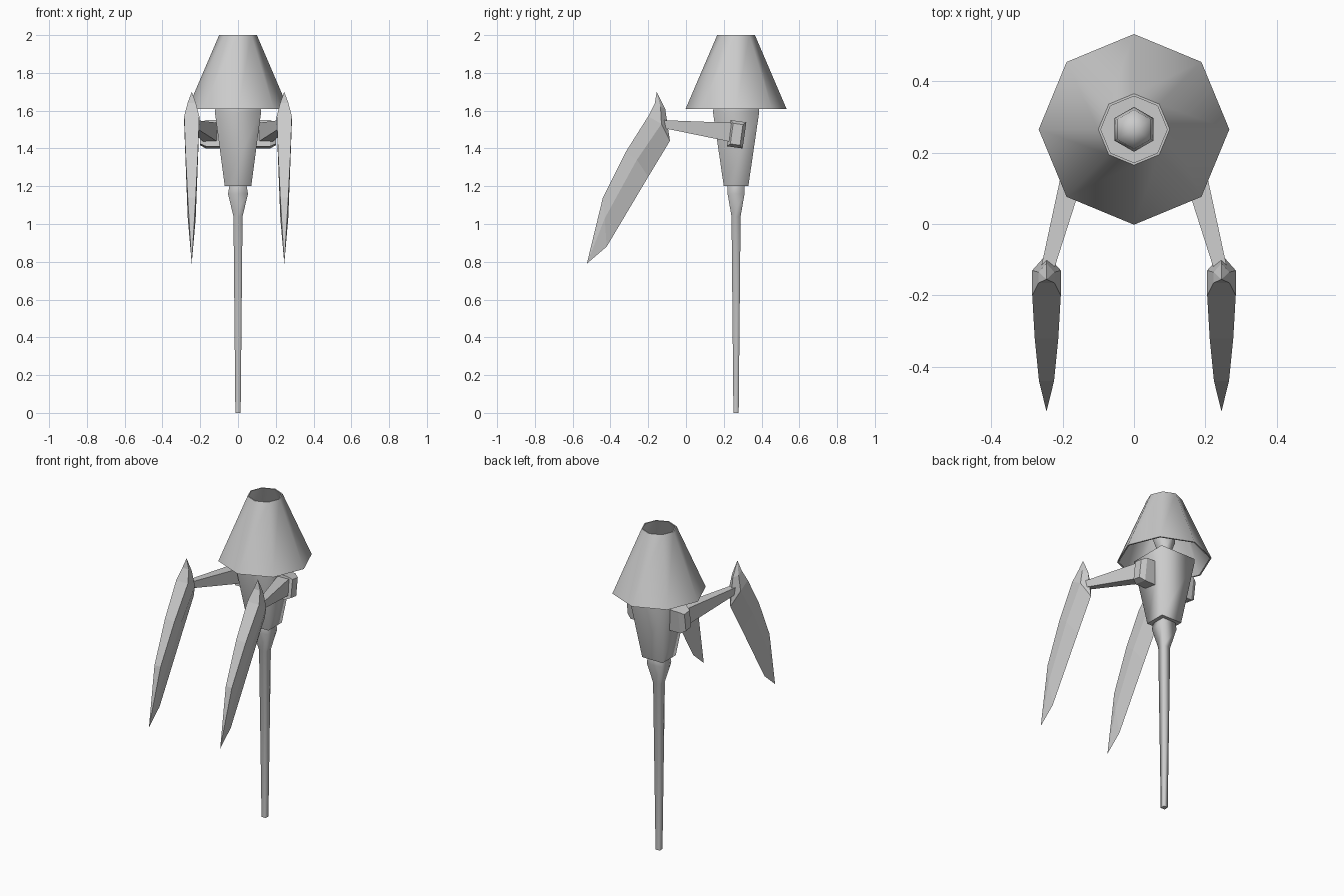
import bpy, bmesh, math

if "Cube" in bpy.data.objects:
    bpy.data.objects.remove(bpy.data.objects["Cube"])

CY = 0.265  # y of the lamp axis

grey = bpy.data.materials.new("plain_grey")
grey.diffuse_color = (0.6, 0.6, 0.6, 1)
grey.use_nodes = True
grey.node_tree.nodes["Principled BSDF"].inputs["Base Color"].default_value = grey.diffuse_color


def loft(name, rings, smooth=False, cap=True, loop=False):
    """Skin a list of equally long point rings; a one-point ring is a tip."""
    bm = bmesh.new()
    vr = [[bm.verts.new(p) for p in r] for r in rings]
    n = max(len(r) for r in vr)
    pairs = list(zip(vr, vr[1:])) + ([(vr[-1], vr[0])] if loop else [])
    for a, b in pairs:
        for i in range(n):
            j = (i + 1) % n
            if len(a) == 1:
                f = bm.faces.new((a[0], b[j], b[i]))
            elif len(b) == 1:
                f = bm.faces.new((a[i], a[j], b[0]))
            else:
                f = bm.faces.new((a[i], a[j], b[j], b[i]))
            f.smooth = smooth
    if cap and not loop:
        for r in (vr[0], vr[-1]):
            if len(r) > 2:
                f = bm.faces.new(r)
                for e in f.edges:
                    e.smooth = False
    if loop:  # keep the two rims crisp
        for r in vr:
            for i in range(n):
                bm.edges.get((r[i], r[(i + 1) % n])).smooth = False
    bmesh.ops.recalc_face_normals(bm, faces=bm.faces)
    me = bpy.data.meshes.new(name)
    bm.to_mesh(me)
    bm.free()
    me.materials.append(grey)
    ob = bpy.data.objects.new(name, me)
    bpy.context.collection.objects.link(ob)
    return ob


def ngon(r, z, n, turn=0.0):
    return [(r * math.cos(turn + math.tau * i / n),
             CY + r * math.sin(turn + math.tau * i / n), z) for i in range(n)]


def rect(hx, hy, z):
    return [(-hx, CY - hy, z), (hx, CY - hy, z), (hx, CY + hy, z), (-hx, CY + hy, z)]


# open eight-sided shade with a thin wall
loft("shade", [ngon(r, z, 8) for r, z in
               ((0.267, 1.61), (0.10, 2.0), (0.093, 2.0), (0.258, 1.61))],
     smooth=True, loop=True)

# six-sided bulb, narrow neck below
loft("bulb", [ngon(r, z, 6, math.pi / 2) for r, z in
              ((0.028, 1.60), (0.03, 1.64), (0.063, 1.73), (0.055, 1.79))]
     + [[(0, CY, 1.82)]], smooth=True)

# tapered square body, collar and long pole
loft("body", [rect(0.07, 0.065, 1.20), rect(0.122, 0.122, 1.59), rect(0.12, 0.12, 1.61)],
     smooth=True)
loft("pole", [rect(hx, hy, z) for hx, hy, z in
              ((0.014, 0.014, 0), (0.024, 0.024, 1.04),
               (0.053, 0.045, 1.16), (0.046, 0.044, 1.20))], smooth=True)

# blade stations: half width, then (y, z) of front face, side corner, back ridge
BLADE = [
    (0.022, (-0.165, 1.64), (-0.135, 1.62), (-0.11, 1.61)),
    (0.040, (-0.20, 1.57), (-0.13, 1.53), (-0.085, 1.44)),
    (0.033, (-0.32, 1.38), (-0.26, 1.34), (-0.20, 1.25)),
    (0.021, (-0.44, 1.14), (-0.43, 1.03), (-0.42, 0.88)),
]
BX = 0.245  # blade centre


def blade_ring(w, f, m, b):
    return [(BX - w, *f), (BX + w, *f), (BX + w, *m), (BX, *b), (BX - w, *m)]


def box_ring(x0, x1, y, z0, z1):
    return [(x0, y, z0), (x1, y, z0), (x1, y, z1), (x0, y, z1)]


def pad_ring(x, hy, hz, tilt=math.radians(-8)):
    c, s = math.cos(tilt), math.sin(tilt)
    return [(x, 0.268 + c * a - s * b, 1.475 + s * a + c * b)
            for a, b in ((-hy, -hz), (hy, -hz), (hy, hz), (-hy, hz))]


def flip(rings, s):
    return [[(s * x, y, z) for x, y, z in r] for r in rings]


for side, s in (("right", 1), ("left", -1)):
    # curved blade hanging in front
    blade = [[(BX, -0.155, 1.70)]] + [blade_ring(*b) for b in BLADE] + [[(BX, -0.525, 0.79)]]
    loft(side + "_blade", flip(blade, s))
    # arm widening towards the body
    arm = [box_ring(0.225, 0.262, -0.13, 1.51, 1.55),
           box_ring(0.10, 0.178, 0.26, 1.43, 1.535)]
    loft(side + "_arm", flip(arm, s))
    # tilted joint block on the body side
    pad = [pad_ring(0.09, 0.042, 0.07), pad_ring(0.17, 0.042, 0.07), pad_ring(0.20, 0.026, 0.055)]
    loft(side + "_joint", flip(pad, s))
